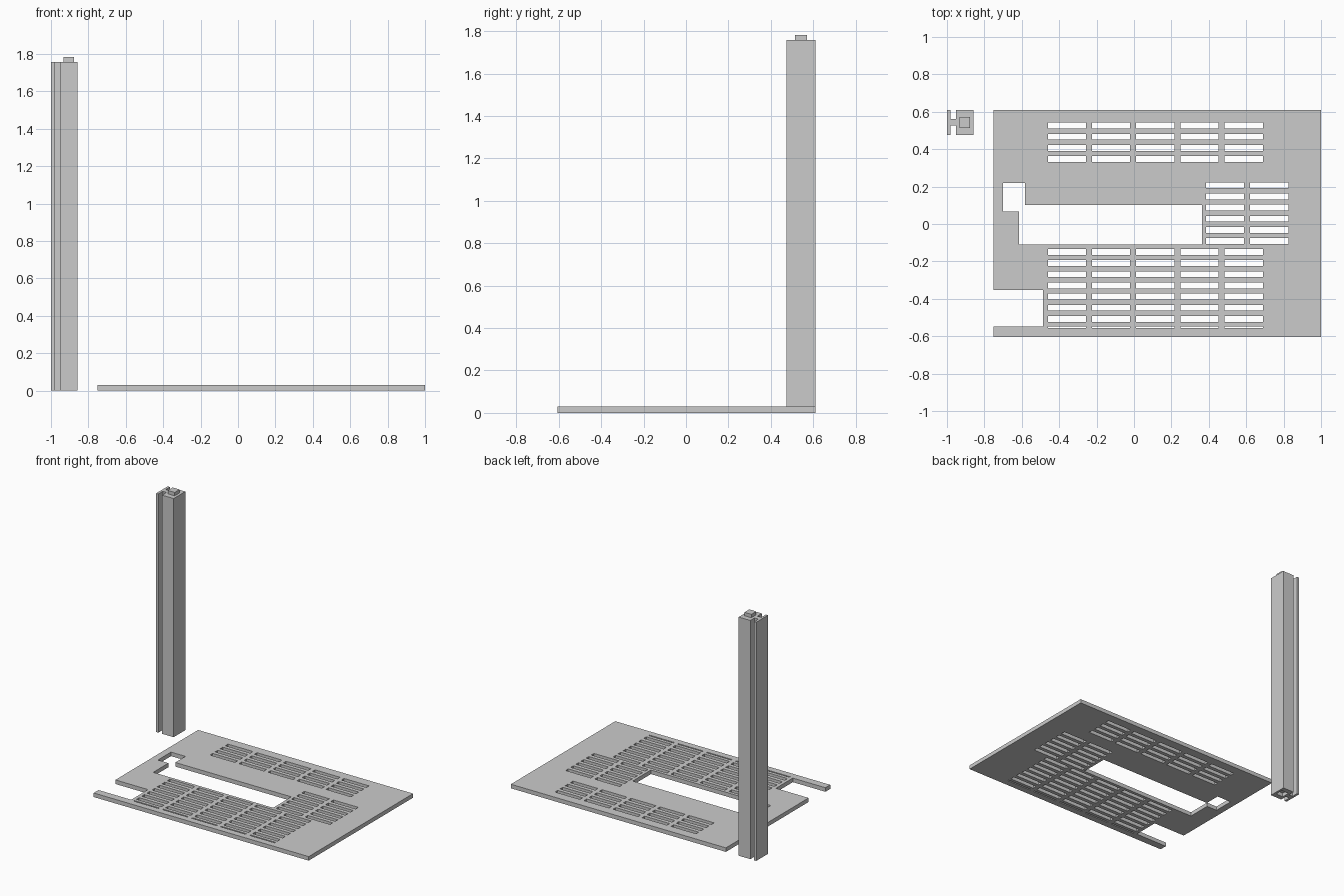
import bpy, bmesh

if "Cube" in bpy.data.objects:
    bpy.data.objects.remove(bpy.data.objects["Cube"])

grey = bpy.data.materials.new("plain grey")
grey.diffuse_color = (0.6, 0.6, 0.6, 1)
grey.use_nodes = True
grey.node_tree.nodes["Principled BSDF"].inputs["Base Color"].default_value = grey.diffuse_color


def rect(x0, x1, y0, y1):
    return [(x0, y0), (x1, y0), (x1, y1), (x0, y1)]


def extrude_profile(name, loops, z0, z1):
    """Fill flat outlines (inner loops become holes) and extrude from z0 to z1."""
    curve = bpy.data.curves.new(name, 'CURVE')
    curve.dimensions = '2D'
    curve.fill_mode = 'BOTH'
    curve.extrude = (z1 - z0) / 2
    for pts in loops:
        s = curve.splines.new('POLY')
        s.points.add(len(pts) - 1)
        for p, (x, y) in zip(s.points, pts):
            p.co = (x, y, 0, 1)
        s.use_cyclic_u = True
    tmp = bpy.data.objects.new(name + "_curve", curve)
    bpy.context.collection.objects.link(tmp)
    dg = bpy.context.evaluated_depsgraph_get()
    mesh = bpy.data.meshes.new_from_object(tmp.evaluated_get(dg))
    bpy.data.objects.remove(tmp)
    bm = bmesh.new()
    bm.from_mesh(mesh)
    bmesh.ops.remove_doubles(bm, verts=bm.verts, dist=1e-4)
    bmesh.ops.recalc_face_normals(bm, faces=bm.faces)
    bmesh.ops.translate(bm, verts=bm.verts, vec=(0, 0, (z0 + z1) / 2))
    for f in bm.faces:
        f.smooth = False
    bm.to_mesh(mesh)
    bm.free()
    mesh.name = name
    mesh.materials.clear()
    mesh.materials.append(grey)
    ob = bpy.data.objects.new(name, mesh)
    bpy.context.collection.objects.link(ob)
    return ob


# Base plate outline with the notch in its left edge
outline = [(-0.752, -0.605), (1, -0.605), (1, 0.61), (-0.752, 0.61),
           (-0.752, -0.353), (-0.486, -0.353), (-0.486, -0.549), (-0.752, -0.549)]
# Long opening with its stepped left end
opening = [(-0.614, -0.11), (0.363, -0.11), (0.363, 0.102), (-0.582, 0.102),
           (-0.582, 0.22), (-0.70, 0.22), (-0.70, 0.067), (-0.614, 0.067)]

# Ventilation slots: first column x, columns, first row centre y, rows
slots = []
W, H, PX, PY = 0.204, 0.031, 0.2365, 0.0597
for x0, cols, y0, rows in [(-0.461, 5, 0.526, 4), (0.385, 2, 0.207, 6), (-0.461, 5, -0.149, 7)]:
    for c in range(cols):
        for r in range(rows):
            x, y = x0 + c * PX, y0 - r * PY
            slots.append(rect(x, x + W, y - H / 2, y + H / 2))
# Narrow last row
for c in range(5):
    x = -0.461 + c * PX
    slots.append(rect(x, x + W, -0.557, -0.547))

extrude_profile("base_plate", [outline, opening] + slots, 0, 0.03)

# Post: square column, thin web and side flange in one section
section = [(-1, 0.475), (-0.982, 0.475), (-0.982, 0.527), (-0.951, 0.527),
           (-0.951, 0.475), (-0.857, 0.475), (-0.857, 0.61), (-0.951, 0.61),
           (-0.951, 0.561), (-0.982, 0.561), (-0.982, 0.61), (-1, 0.61)]
post = extrude_profile("post", [section], 0, 1.758)

# Peg on top and matching socket below
extrude_profile("post_peg", [rect(-0.932, -0.876, 0.514, 0.571)], 1.758, 1.783)
cutter = extrude_profile("socket_cutter", [rect(-0.934, -0.874, 0.512, 0.573)], -0.03, 0.028)
cutter.hide_render = True
cutter.hide_viewport = True
socket = post.modifiers.new("socket", 'BOOLEAN')
socket.operation = 'DIFFERENCE'
socket.solver = 'EXACT'
socket.object = cutter
